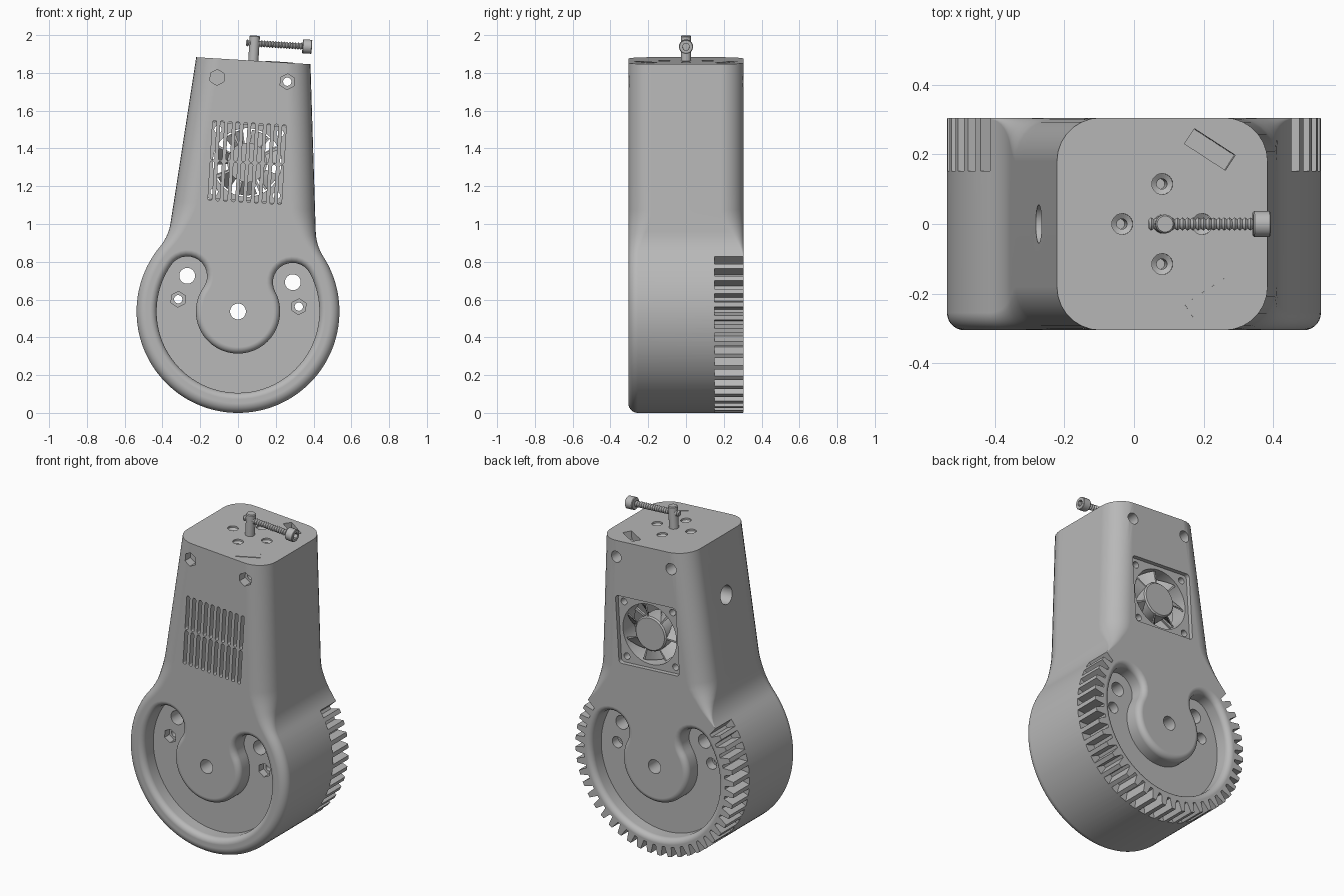
import bpy, bmesh
from math import sin, cos, pi, radians
from mathutils import Matrix, Vector

if "Cube" in bpy.data.objects:
    bpy.data.objects.remove(bpy.data.objects["Cube"], do_unlink=True)

grey = bpy.data.materials.new("plain grey")
grey.use_nodes = True
grey.diffuse_color = (0.48, 0.48, 0.48, 1)
grey.node_tree.nodes["Principled BSDF"].inputs["Base Color"].default_value = (0.48, 0.48, 0.48, 1)

D = 0.305       # half depth
R = 0.537       # wheel radius
TOP = 1.33      # top of housing above wheel centre
FAN = 0.79      # fan height above wheel centre
# everything is modelled about the wheel centre, then leaned over and lifted
LEAN = Matrix.Translation((0, 0, R)) @ Matrix.Rotation(radians(3.5), 4, 'Y')
parts = []


def ring(pts, axis, h):
    order = {'x': lambda p: (h, p[0], p[1]), 'y': lambda p: (p[0], h, p[1]),
             'z': lambda p: (p[0], p[1], h)}[axis]
    return [order(p) for p in pts]


def circle(r, n=32, cx=0, cy=0, start=0):
    return [(cx + r * cos(start + 2 * pi * i / n), cy + r * sin(start + 2 * pi * i / n)) for i in range(n)]


def rounded_box(w, h, r, cx=0, cy=0, n=5):
    pts = []
    for k, (sx, sy) in enumerate(((1, 1), (-1, 1), (-1, -1), (1, -1))):
        for i in range(n + 1):
            a = (k + i / n) * pi / 2
            pts.append((cx + sx * (w - r) + r * cos(a), cy + sy * (h - r) + r * sin(a)))
    return pts


def prism(pts, axis, a, b):
    return [ring(pts, axis, a), ring(pts, axis, b)]


def lathe(profile, axis, n=24, cx=0, cy=0):
    return [ring(circle(r, n, cx, cy), axis, h) for h, r in profile]


def build(name, lofts):
    """Make one object out of closed lofts, each a list of rings."""
    bm = bmesh.new()
    for rings in lofts:
        vs = [[bm.verts.new(p) for p in rg] for rg in rings]
        n = len(vs[0])
        for lo, hi in zip(vs, vs[1:]):
            for i in range(n):
                j = (i + 1) % n
                bm.faces.new((lo[i], lo[j], hi[j], hi[i]))
        bm.faces.new(vs[0][::-1])
        bm.faces.new(vs[-1])
    bmesh.ops.recalc_face_normals(bm, faces=bm.faces)
    me = bpy.data.meshes.new(name)
    bm.to_mesh(me)
    bm.free()
    me.materials.append(grey)
    ob = bpy.data.objects.new(name, me)
    bpy.context.scene.collection.objects.link(ob)
    return ob


def activate(ob):
    bpy.ops.object.select_all(action='DESELECT')
    ob.select_set(True)
    bpy.context.view_layer.objects.active = ob


def cut(ob, lofts):
    cutter = build("cutter", lofts)
    mod = ob.modifiers.new("cut", 'BOOLEAN')
    mod.operation, mod.solver, mod.object = 'DIFFERENCE', 'EXACT', cutter
    activate(ob)
    bpy.ops.object.modifier_apply(modifier=mod.name)
    bpy.data.objects.remove(cutter, do_unlink=True)


def finish(ob):
    ob.data.transform(LEAN)
    activate(ob)
    bpy.ops.object.shade_smooth_by_angle(angle=radians(32))
    mod = ob.modifiers.new("flat faces", 'WEIGHTED_NORMAL')
    mod.keep_sharp = True


# --- housing outline: wheel arc, blend, tapering side; each point has its own edge radius
def side(w):
    return 0.393 - 0.0928 * (w - 0.36)


half = []
for i in range(49):
    a = radians(-90 + 126 * i / 48)
    half.append((Vector((R * cos(a), R * sin(a))), Vector((cos(a), sin(a)))))
p0, n0 = half[-1]
p1, p2 = Vector((side(0.374), 0.374)), Vector((side(0.446), 0.446))
for i in range(1, 8):
    t = i / 7
    half.append((p0 * (1 - t) ** 2 + p1 * 2 * t * (1 - t) + p2 * t * t,
                 n0.lerp(Vector((1, 0)), t).normalized()))
for w in (0.48, 0.52, 0.56, 0.7, 1.0, TOP):
    half.append((Vector((side(w), w)), Vector((1, 0))))
flip = Vector((-1, 1))
outline = half + [(p * flip, n * flip) for p, n in half[:0:-1]]


def body_ring(a, s):
    pts = []
    for p, n in outline:
        t = min(max((p.y - 0.31) / 0.25, 0), 1)
        t = t * t * (3 - 2 * t)
        r = 0.05 + 0.075 * t if s < 0 else 0.003 + 0.122 * t
        q = p - n * r * (1 - sin(a))
        pts.append((q.x, s * (D - r * (1 - cos(a))), q.y))
    return pts


steps = [i * pi / 14 for i in range(8)]
housing = build("housing", [[body_ring(a, -1) for a in steps] + [body_ring(a, 1) for a in steps[::-1]]])


# --- C-shaped channel on both faces of the wheel, with a rounded lip
def channel(h, n=56, m=14):
    c, a0, a1 = 0.327, radians(31.5), radians(-211.5)
    arc = [a0 + (a1 - a0) * i / n for i in range(n + 1)]
    pts = [((c + h) * cos(a), (c + h) * sin(a)) for a in arc]
    pts += [(c * cos(a1) + h * cos(a1 - pi * i / m), c * sin(a1) + h * sin(a1 - pi * i / m)) for i in range(1, m)]
    pts += [((c - h) * cos(a), (c - h) * sin(a)) for a in arc[::-1]]
    pts += [(c * cos(a0) + h * cos(a0 + pi - pi * i / m), c * sin(a0) + h * sin(a0 + pi - pi * i / m)) for i in range(1, m)]
    return pts


lip, width, depth = 0.034, 0.104, 0.1
for s in (-1, 1):
    layers = [(-0.02, width + lip)]
    layers += [(lip * (1 - cos(a)), width + lip * (1 - sin(a))) for a in steps]
    layers += [(depth, width)]
    cut(housing, [[ring(channel(h), 'y', s * (D - d)) for d, h in layers]])

# --- gear teeth round the back half of the wheel
teeth = 48
pitch = 2 * pi / teeth
valleys = []
for i in range(teeth):
    a = (i + 0.5) * pitch
    if sin(a) > 0.61:
        continue
    shape = [(r * cos(a + k * pitch), r * sin(a + k * pitch))
             for r, k in ((0.478, -0.14), (0.56, -0.38), (0.56, 0.38), (0.478, 0.14))]
    valleys.append(prism(shape, 'y', 0.152, 0.33))
cut(housing, valleys)

# --- fan bay and ventilation slots
cut(housing, [prism(rounded_box(0.205, 0.205, 0.02, 0, FAN), 'y', -0.27, 0.33)])
cut(housing, [prism(rounded_box(0.0105, 0.104, 0.01, (i - 4.5) * 0.041, FAN + s * 0.108, 4), 'y', -0.33, -0.25)
              for i in range(10) for s in (-1, 1)])

# --- through holes, nut pockets in front, counterbores behind
bolts = [(0.32, 0.045), (-0.32, 0.045), (0.186, 1.23), (-0.186, 1.23)]
holes = [prism(circle(0.042, 32, x, z), 'y', -0.4, 0.4) for x, z in ((0, 0), (0.28, 0.172), (-0.28, 0.172))]
holes += [prism(circle(0.022, 24, x, z), 'y', -0.4, 0.4) for x, z in bolts[:3]]
cut(housing, holes)
pockets = []
for x, z in bolts:
    low = z < 0.5
    pockets.append(prism(circle(0.042, 6, x, z, pi / 6), 'y', -0.4, -0.16 if low else -0.25))
    pockets.append(prism(circle(0.034, 24, x, z), 'y', 0.15 if low else 0.2, 0.4))
cut(housing, pockets)

# --- side port, countersunk top holes and angled socket
cut(housing, [prism(circle(0.055, 32, 0, 0.99), 'x', -0.45, -0.215)])
sink = [(1.36, 0.03), (1.32, 0.03), (1.31, 0.015), (1.2, 0.015)]
cut(housing, [lathe(sink, 'z', 24, x, y) for x, y in ((0.115, 0), (-0.115, 0), (0, 0.115), (0, -0.115))])


def angled(w, h, s):
    turn = Matrix.Rotation(radians(-33 * s), 2)
    return [tuple(turn @ Vector(p) + Vector((0.137, 0.214 * s))) for p in ((-w, -h), (w, -h), (w, h), (-w, h))]


cut(housing, [prism(angled(0.07, 0.026, 1), 'z', 1.28, 1.36)])
parts.append(housing)
parts.append(build("top_connector_plate", [prism(angled(0.07, 0.026, -1), 'z', TOP - 0.003, TOP + 0.003)]))

# --- fan
frame = build("fan_frame", [prism(rounded_box(0.203, 0.203, 0.02, 0, FAN), 'y', 0.17, 0.282)])
cut(frame, [prism(circle(0.182, 48, 0, FAN), 'y', 0.1, 0.4)]
    + [prism(circle(0.02, 16, x, FAN + z), 'y', 0.1, 0.4) for x in (-0.165, 0.165) for z in (-0.165, 0.165)])
parts.append(frame)
hub = [(0.165, 0.105), (0.27, 0.105), (0.278, 0.097)]
parts.append(build("fan_hub", [lathe(hub, 'y', 40, 0, FAN)]))


def blade(a, r, wide):
    return [(q * cos(a + k), FAN + q * sin(a + k)) for q, k in ((0.09, -wide), (r, -wide), (r, wide), (0.09, wide))]


parts.append(build("fan_blades", [[ring(blade(2 * pi * i / 7 + 0.55 * t / 4, 0.174, 0.035), 'y', 0.192 + 0.02 * t)
                                   for t in range(5)] for i in range(7)]))
parts.append(build("fan_struts", [prism(blade(pi / 2 * i + 0.5, 0.19, 0.05), 'y', 0.172, 0.186) for i in range(4)]))

# --- post and clamp screw on top
parts.append(build("top_post", [lathe([(1.28, 0.027), (1.458, 0.027), (1.463, 0.023)], 'z', 32)]))
thread = [(-0.045 + 0.0075 * i, 0.019 if i % 2 else 0.013) for i in range(41)]
parts.append(build("screw_thread", [lathe(thread, 'x', 20, 0, 1.422)]))
head = [(0.255, 0.034), (0.259, 0.037), (0.302, 0.037), (0.305, 0.034)]
screw_head = build("screw_head", [lathe(head, 'x', 32, 0, 1.422)])
cut(screw_head, [prism(circle(0.02, 6, 0, 1.422), 'x', 0.28, 0.33)])
parts.append(screw_head)

for ob in parts:
    finish(ob)
